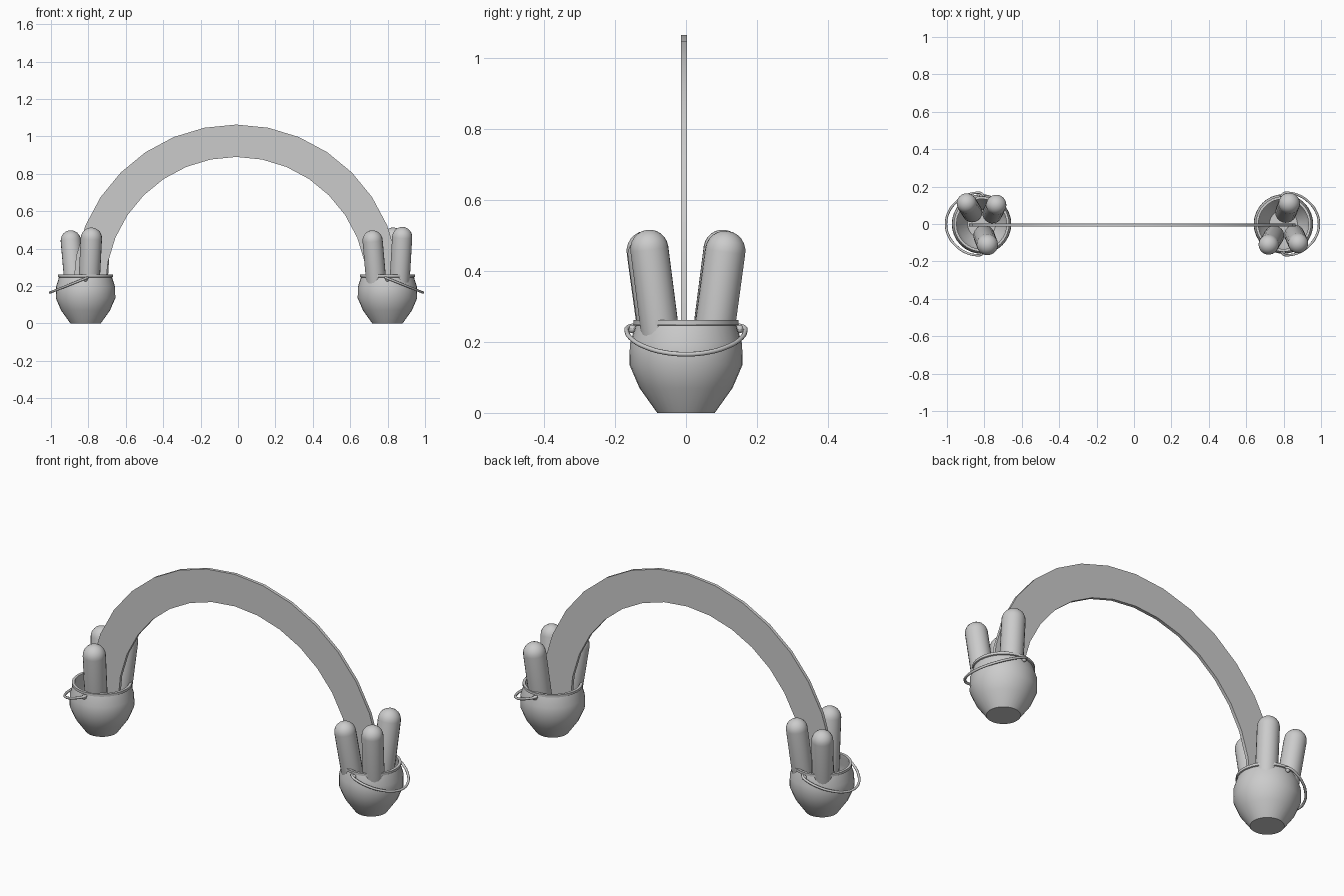
import bpy, bmesh, math
from mathutils import Vector, Matrix

if "Cube" in bpy.data.objects:
    bpy.data.objects.remove(bpy.data.objects["Cube"])

grey = bpy.data.materials.new("plain grey")
grey.diffuse_color = (0.6, 0.6, 0.6, 1)
grey.use_nodes = True
grey.node_tree.nodes["Principled BSDF"].inputs["Base Color"].default_value = grey.diffuse_color


def finish(name, bm, angle=35):
    """Turn a bmesh into a smooth-shaded grey object."""
    bmesh.ops.recalc_face_normals(bm, faces=bm.faces)
    me = bpy.data.meshes.new(name)
    bm.to_mesh(me)
    bm.free()
    me.materials.append(grey)
    ob = bpy.data.objects.new(name, me)
    bpy.context.collection.objects.link(ob)
    bpy.ops.object.select_all(action='DESELECT')
    ob.select_set(True)
    bpy.context.view_layer.objects.active = ob
    bpy.ops.object.shade_smooth_by_angle(angle=math.radians(angle))
    return ob


def lathe(profile, sides, matrix):
    """Spin (radius, height) points about z; zero-radius ends close the form."""
    bm = bmesh.new()
    vs = [bm.verts.new((r, 0, z)) for r, z in profile]
    es = [bm.edges.new(p) for p in zip(vs, vs[1:])]
    bmesh.ops.spin(bm, geom=vs + es, cent=(0, 0, 0), axis=(0, 0, 1),
                   angle=2 * math.pi, steps=sides, use_duplicate=False)
    bmesh.ops.remove_doubles(bm, verts=bm.verts, dist=0.0002)
    bm.transform(matrix)
    return bm


def rod(name, base, tip, r):
    """Round-ended rod from base to tip."""
    base, tip = Vector(base), Vector(tip)
    d = tip - base
    n = 6
    prof = [(r * math.sin(a), r - r * math.cos(a))
            for a in (i * math.pi / 2 / n for i in range(n + 1))]
    prof += [(r * math.cos(a), d.length - r + r * math.sin(a))
             for a in (i * math.pi / 2 / n for i in range(n + 1))]
    m = Matrix.Translation(base) @ d.to_track_quat('Z', 'Y').to_matrix().to_4x4()
    finish(name, lathe(prof, 20, m))


def handle(name, cx, out):
    """Wire bail hanging outward from two hinge points."""
    half = [(-0.012, 0.148), (0.0, 0.163), (0.035, 0.166), (0.085, 0.152),
            (0.135, 0.118), (0.175, 0.065)]
    pts = half + [(0.19, 0)] + [(x, -y) for x, y in reversed(half)]
    cu = bpy.data.curves.new(name, 'CURVE')
    cu.dimensions = '3D'
    cu.bevel_depth = 0.0065
    cu.bevel_resolution = 2
    cu.use_fill_caps = True
    cu.resolution_u = 4
    sp = cu.splines.new('BEZIER')
    sp.bezier_points.add(len(pts) - 1)
    for bp, (x, y) in zip(sp.bezier_points, pts):
        bp.co = (cx + out * x, y, 0.241 - 0.4 * x)
        bp.handle_left_type = bp.handle_right_type = 'AUTO'
    ob = bpy.data.objects.new(name, cu)
    bpy.context.collection.objects.link(ob)
    cu.materials.append(grey)
    bpy.ops.object.select_all(action='DESELECT')
    ob.select_set(True)
    bpy.context.view_layer.objects.active = ob
    bpy.ops.object.convert(target='MESH')
    bpy.ops.object.shade_smooth_by_angle(angle=math.radians(50))


# Pot profile: outside, rolled rim, then hollow inside
POT = [(0, 0), (0.081, 0), (0.131, 0.07), (0.159, 0.135), (0.158, 0.195),
       (0.142, 0.246), (0.148, 0.248), (0.148, 0.261), (0.134, 0.261),
       (0.134, 0.246), (0.147, 0.195), (0.148, 0.138), (0.122, 0.077),
       (0.075, 0.012), (0, 0.012)]

# Rods: tip x, y, z and base x, y relative to the pot centre, radius
RODS = [(-0.084, 0.118, 0.497, -0.045, 0.055, 0.054),
        (0.082, 0.110, 0.515, 0.055, 0.050, 0.054),
        (0.034, -0.118, 0.512, 0.010, -0.055, 0.057)]

# Two pots with rods and handles, mirrored front to back
for side, cx, out, fy in (("left", -0.815, -1, 1), ("right", 0.799, 1, -1)):
    finish(side + "_pot", lathe(POT, 32, Matrix.Translation((cx, 0, 0))))
    for i, (tx, ty, tz, bx, by, r) in enumerate(RODS):
        rod(f"{side}_rod_{i + 1}", (cx + bx, by * fy, 0.05),
            (cx + tx, ty * fy, tz), r)
    handle(side + "_handle", cx, out)
    for y in (-1, 1):  # hinge studs
        bm = bmesh.new()
        bmesh.ops.create_uvsphere(bm, u_segments=10, v_segments=8, radius=0.012,
                                  matrix=Matrix.Translation((cx, y * 0.151, 0.236)))
        finish(f"{side}_hinge_{'front' if y < 0 else 'back'}", bm)

# Flat half-ring arch standing in the pots
bm = bmesh.new()
rows = []
for i in range(17):
    a = math.pi * i / 16
    rows.append([bm.verts.new((-0.009 + r * math.cos(a), y, 0.19 + r * math.sin(a)))
                 for r, y in ((0.873, -0.014), (0.873, 0.003),
                              (0.70, 0.003), (0.70, -0.014))])
for p, q in zip(rows, rows[1:]):
    for k in range(4):
        bm.faces.new((p[k], p[(k + 1) % 4], q[(k + 1) % 4], q[k]))
bm.faces.new(rows[0])
bm.faces.new(rows[-1])
finish("arch", bm, 30)
